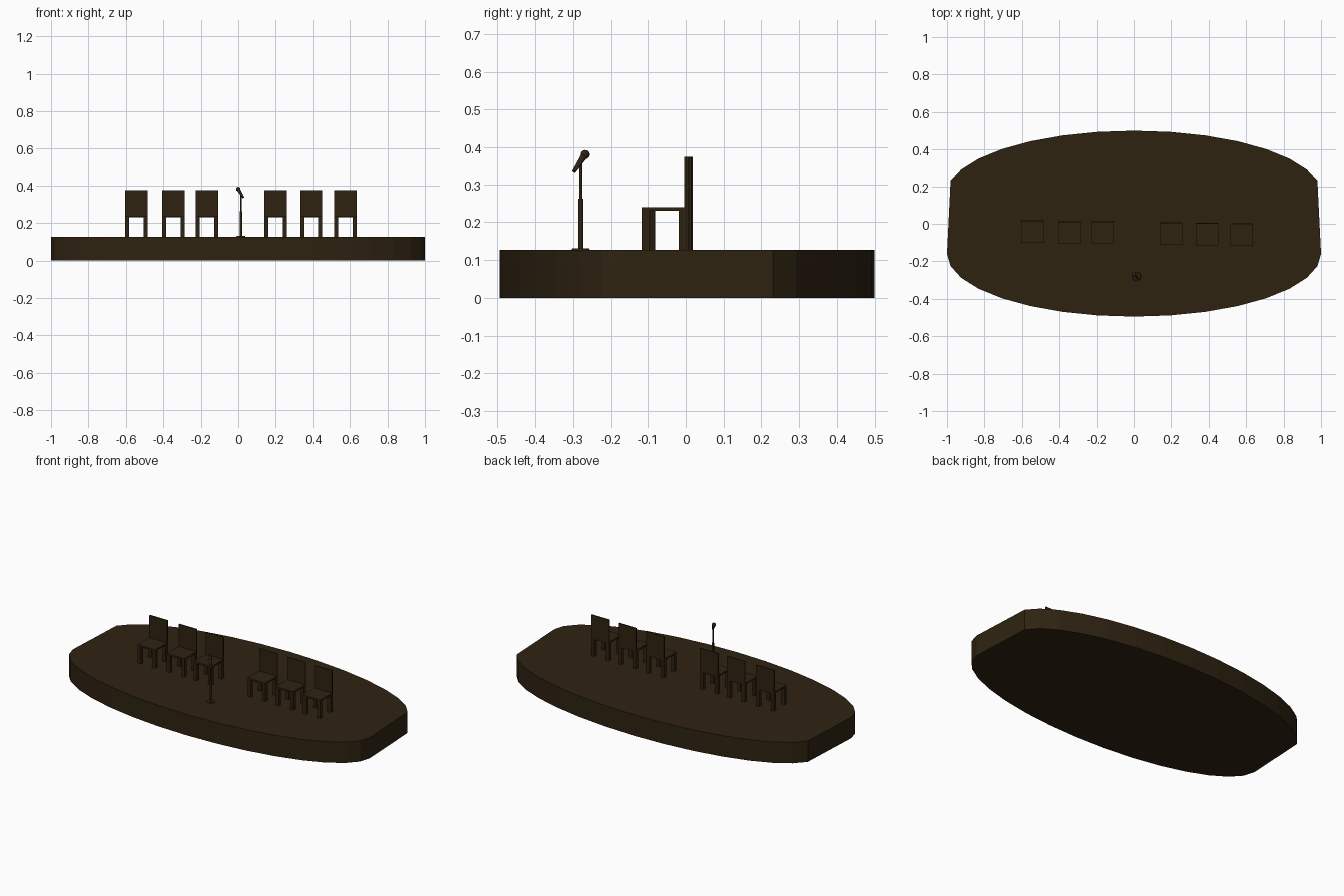
import bpy, bmesh, math
from mathutils import Vector

cube = bpy.data.objects.get("Cube")
if cube:
    bpy.data.objects.remove(cube, do_unlink=True)

# One dark wood colour
brown = bpy.data.materials.new("dark_brown")
brown.use_nodes = True
colour = (0.028, 0.0165, 0.0058, 1)
brown.diffuse_color = colour
brown.node_tree.nodes["Principled BSDF"].inputs["Base Color"].default_value = colour


def finish(bm, name):
    bmesh.ops.recalc_face_normals(bm, faces=bm.faces)
    mesh = bpy.data.meshes.new(name)
    bm.to_mesh(mesh)
    bm.free()
    mesh.materials.append(brown)
    obj = bpy.data.objects.new(name, mesh)
    bpy.context.collection.objects.link(obj)
    return obj


def box(name, low, high):
    bm = bmesh.new()
    bmesh.ops.create_cube(bm, size=1)
    for v in bm.verts:
        v.co = [l + (c + 0.5) * (h - l) for c, l, h in zip(v.co, low, high)]
    return finish(bm, name)


def rod(name, start, end, r1, r2, sides=16):
    start, end = Vector(start), Vector(end)
    axis = end - start
    bm = bmesh.new()
    bmesh.ops.create_cone(bm, cap_ends=True, segments=sides,
                          radius1=r1, radius2=r2, depth=axis.length)
    turn = Vector((0, 0, 1)).rotation_difference(axis)
    for v in bm.verts:
        v.co = turn @ v.co + (start + end) / 2
    return finish(bm, name)


# Stage: two half ellipses pulled apart, with a flat cut at each end
FLOOR = 0.127
step = math.pi / 16
outline = [(math.sin(k * step), 0.165 + 0.335 * math.cos(k * step)) for k in range(-7, 8)]
outline += [(math.sin(k * step), -0.16 + 0.335 * math.cos(k * step)) for k in range(8, 25)]
bm = bmesh.new()
base = bm.faces.new([bm.verts.new((x, y, 0)) for x, y in outline])
top = bmesh.ops.extrude_face_region(bm, geom=[base], use_keep_orig=True)
for v in top["geom"]:
    if isinstance(v, bmesh.types.BMVert):
        v.co.z = FLOOR
finish(bm, "stage")


# Chair: four legs, thin seat and plain upright back
def chair(number, x, rear):
    half, depth, leg = 0.06, 0.12, 0.021
    name = f"chair_{number}_"
    front = rear - depth
    for side, lx in (("right", x - half), ("left", x + half - leg)):
        for end, ly in (("front", front), ("back", rear - leg)):
            box(f"{name}{end}_{side}_leg", (lx, ly, FLOOR),
                (lx + leg, ly + leg, 0.231))
    box(name + "seat", (x - half, front, 0.23), (x + half, rear, 0.24))
    box(name + "back", (x - half, rear - 0.007, 0.23), (x + half, rear, 0.375))


for i, (x, rear) in enumerate([(-0.545, 0.018), (-0.347, 0.016), (-0.166, 0.015),
                               (0.2, 0.01), (0.391, 0.006), (0.577, 0.003)], 1):
    chair(i, x, rear)

# Microphone on a two-stage stand
mx, my = 0.014, -0.28
rod("stand_base", (mx, my, FLOOR), (mx, my, FLOOR + 0.004), 0.024, 0.022)
rod("stand_lower_pole", (mx, my, FLOOR), (mx, my, 0.262), 0.007, 0.007)
rod("stand_upper_pole", (mx, my, 0.26), (mx, my, 0.358), 0.004, 0.004)
rod("microphone_handle", (0.027, -0.298, 0.336), (0.002, -0.271, 0.377), 0.005, 0.009)
bm = bmesh.new()
bmesh.ops.create_uvsphere(bm, u_segments=16, v_segments=10, radius=0.012)
head = finish(bm, "microphone_head")
head.location = (0, -0.268, 0.381)
for p in head.data.polygons:
    p.use_smooth = True
